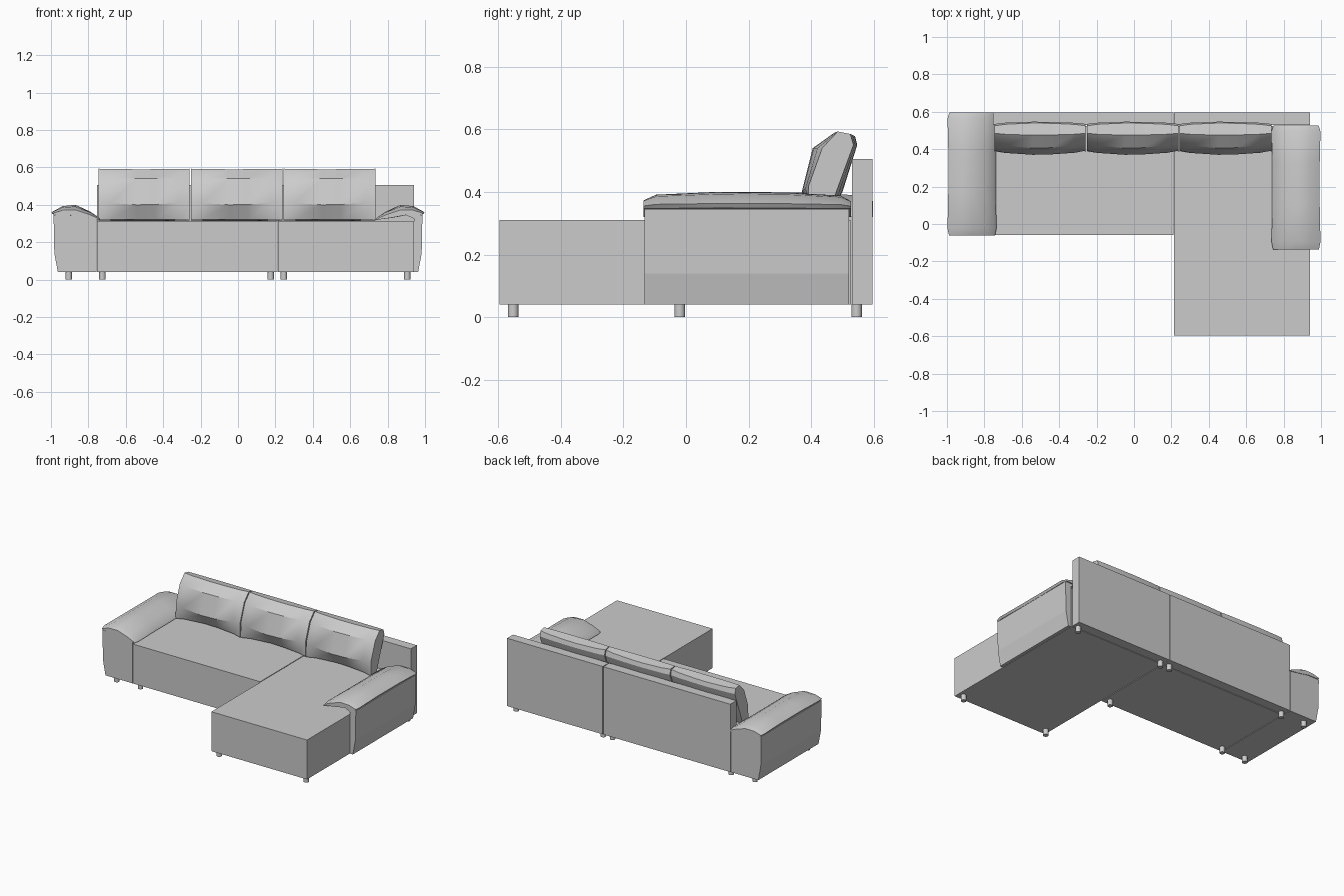
import bpy
import bmesh
from math import radians

default_cube = bpy.data.objects.get("Cube")
if default_cube:
    bpy.data.objects.remove(default_cube, do_unlink=True)

fabric = bpy.data.materials.new("grey fabric")
fabric.use_nodes = True
fabric.diffuse_color = (0.6, 0.6, 0.6, 1)
fabric.node_tree.nodes["Principled BSDF"].inputs["Base Color"].default_value = (0.6, 0.6, 0.6, 1)


def finish(name, bm, smooth=False):
    bmesh.ops.recalc_face_normals(bm, faces=bm.faces)
    mesh = bpy.data.meshes.new(name)
    bm.to_mesh(mesh)
    bm.free()
    mesh.materials.append(fabric)
    obj = bpy.data.objects.new(name, mesh)
    bpy.context.collection.objects.link(obj)
    if smooth:
        bpy.ops.object.select_all(action="DESELECT")
        obj.select_set(True)
        bpy.context.view_layer.objects.active = obj
        bpy.ops.object.shade_smooth_by_angle(angle=radians(30))
    return obj


def loft(name, sections, smooth=False):
    """Skin a row of matching closed sections and cap both ends."""
    bm = bmesh.new()
    rings = [[bm.verts.new(p) for p in section] for section in sections]
    n = len(rings[0])
    for a, b in zip(rings, rings[1:]):
        for i in range(n):
            j = (i + 1) % n
            bm.faces.new((a[i], a[j], b[j], b[i]))
    bm.faces.new(rings[0])
    bm.faces.new(rings[-1])
    return finish(name, bm, smooth)


def box(name, x0, x1, y0, y1, z0, z1):
    outline = [(x0, z0), (x1, z0), (x1, z1), (x0, z1)]
    return loft(name, [[(x, y, z) for x, z in outline] for y in (y0, y1)])


# Seat bases and back panels
box("sofa_seat", -0.753, 0.21, -0.06, 0.525, 0.04, 0.31)
box("chaise_seat", 0.215, 0.94, -0.595, 0.525, 0.04, 0.31)
box("sofa_back", -0.753, 0.21, 0.53, 0.595, 0.04, 0.505)
box("chaise_back", 0.215, 0.94, 0.53, 0.595, 0.04, 0.505)


# Arm bodies, bowed outwards and tucked in at the foot
def arm(name, side, inner, y0, y1):
    outline = [(inner, 0.04), (0.963, 0.04), (0.982, 0.14), (0.986, 0.345),
               (0.9, 0.345), (inner, 0.325)]
    loft(name, [[(side * x, y, z) for x, z in outline] for y in (y0, y1)])


arm("left_arm", 1, 0.942, -0.132, 0.52)
arm("right_arm", -1, 0.757, -0.06, 0.593)


# Soft arm pads, thinner at both ends and drooping towards the seat
def arm_pad(name, side, y0, y1):
    outline = [(0.735, 0.32), (0.745, 0.336), (0.79, 0.365), (0.87, 0.4), (0.94, 0.393),
               (0.997, 0.363), (0.988, 0.348), (0.9, 0.345), (0.82, 0.33)]
    sections = []
    for t, thick, inset in ((0, 0.55, 0.008), (0.06, 0.85, 0), (0.35, 1, 0.004),
                            (0.7, 0.96, 0.004), (0.95, 0.8, 0), (1, 0.5, 0.01)):
        ring = []
        for x, z in outline:
            base = 0.32 + 0.026 * min(1, (x - 0.735) / 0.17)
            x = 0.866 + (x - 0.866) * (1 - inset / 0.13)
            ring.append((side * x, y0 + t * (y1 - y0), base + (z - base) * thick))
        sections.append(ring)
    loft(name, sections, True)


arm_pad("left_arm_pad", 1, -0.135, 0.527)
arm_pad("right_arm_pad", -1, -0.062, 0.597)

# Leaning back cushions, pinched at the sides and full in the middle
edge = [(0.388, 0.318), (0.392, 0.42), (0.435, 0.54), (0.485, 0.593),
        (0.525, 0.585), (0.535, 0.55), (0.48, 0.4), (0.45, 0.316)]
full = [(0.42, 0.322), (0.37, 0.4), (0.405, 0.54), (0.475, 0.59),
        (0.54, 0.578), (0.547, 0.55), (0.5, 0.4), (0.45, 0.314)]


def cushion(name, x0, x1):
    sections = []
    for t, fill in ((0, 0), (0.12, 0.55), (0.42, 1), (0.62, 0.9), (0.88, 0.5), (1, 0)):
        x = x0 + t * (x1 - x0)
        sections.append([(x, a[0] + fill * (b[0] - a[0]), a[1] + fill * (b[1] - a[1]))
                         for a, b in zip(edge, full)])
    loft(name, sections, True)


cushion("right_cushion", -0.745, -0.258)
cushion("middle_cushion", -0.252, 0.238)
cushion("left_cushion", 0.244, 0.735)

# Round feet
feet = [(x, y) for x in (-0.905, -0.725, 0.175) for y in (-0.02, 0.545)]
feet += [(x, y) for x in (0.245, 0.905) for y in (-0.552, 0.545)]
for number, (x, y) in enumerate(feet, 1):
    bm = bmesh.new()
    bmesh.ops.create_cone(bm, cap_ends=True, segments=16, radius1=0.017, radius2=0.017, depth=0.04)
    bmesh.ops.translate(bm, vec=(x, y, 0.02), verts=bm.verts)
    finish(f"foot_{number}", bm, True)
